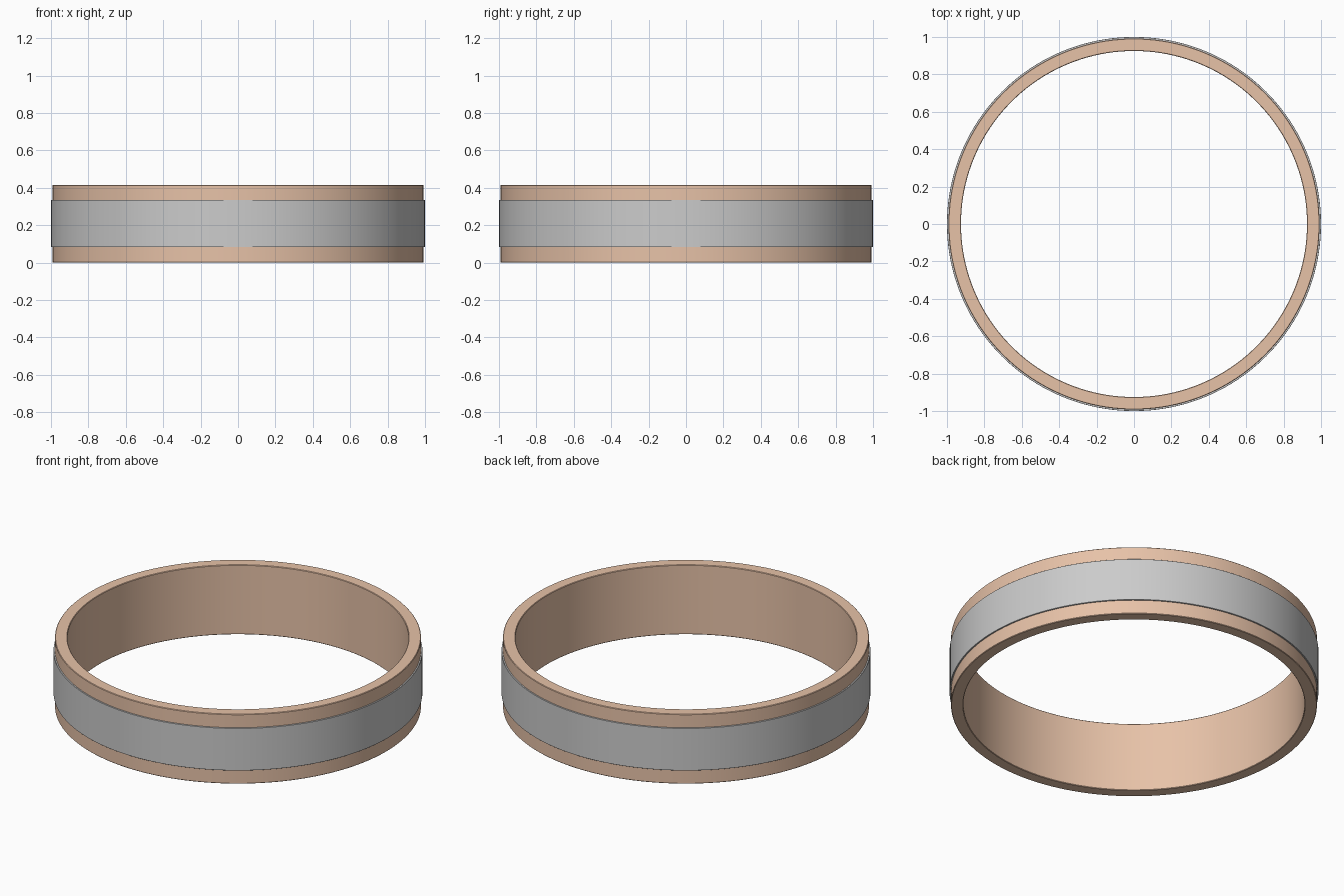
import bpy, bmesh
from math import cos, sin, pi

if "Cube" in bpy.data.objects:
    bpy.data.objects.remove(bpy.data.objects["Cube"])

SEGMENTS = 160


def chamfered(r0, r1, z0, z1, c):
    """Rectangular ring cross-section with small eased corners."""
    return [(r0 + c, z0), (r1 - c, z0), (r1, z0 + c), (r1, z1 - c),
            (r1 - c, z1), (r0 + c, z1), (r0, z1 - c), (r0, z0 + c)]


def revolve(name, profile):
    """Sweep a closed (radius, height) profile around the z axis."""
    bm = bmesh.new()
    rings = []
    for i in range(SEGMENTS):
        a = 2 * pi * i / SEGMENTS
        rings.append([bm.verts.new((r * cos(a), r * sin(a), z)) for r, z in profile])
    n = len(profile)
    for i in range(SEGMENTS):
        a, b = rings[i], rings[(i + 1) % SEGMENTS]
        for j in range(n):
            k = (j + 1) % n
            bm.faces.new((a[j], b[j], b[k], a[k]))
    bmesh.ops.recalc_face_normals(bm, faces=bm.faces)
    mesh = bpy.data.meshes.new(name)
    bm.to_mesh(mesh)
    bm.free()
    obj = bpy.data.objects.new(name, mesh)
    bpy.context.collection.objects.link(obj)
    bpy.ops.object.select_all(action='DESELECT')
    obj.select_set(True)
    bpy.context.view_layer.objects.active = obj
    bpy.ops.object.shade_smooth_by_angle(angle=pi / 6)
    return obj


# Rose-coloured inner band with its two visible rims
band = revolve("inner_band", chamfered(0.925, 0.992, 0.0, 0.416, 0.003))
rose = bpy.data.materials.new("rose_metal")
rose.diffuse_color = (0.80, 0.54, 0.39, 1)
rose.use_nodes = True
rose.node_tree.nodes["Principled BSDF"].inputs["Base Color"].default_value = rose.diffuse_color
band.data.materials.append(rose)

# Wide grey sleeve seated on the outside of the band
revolve("outer_sleeve", chamfered(0.980, 1.0, 0.083, 0.336, 0.001))
